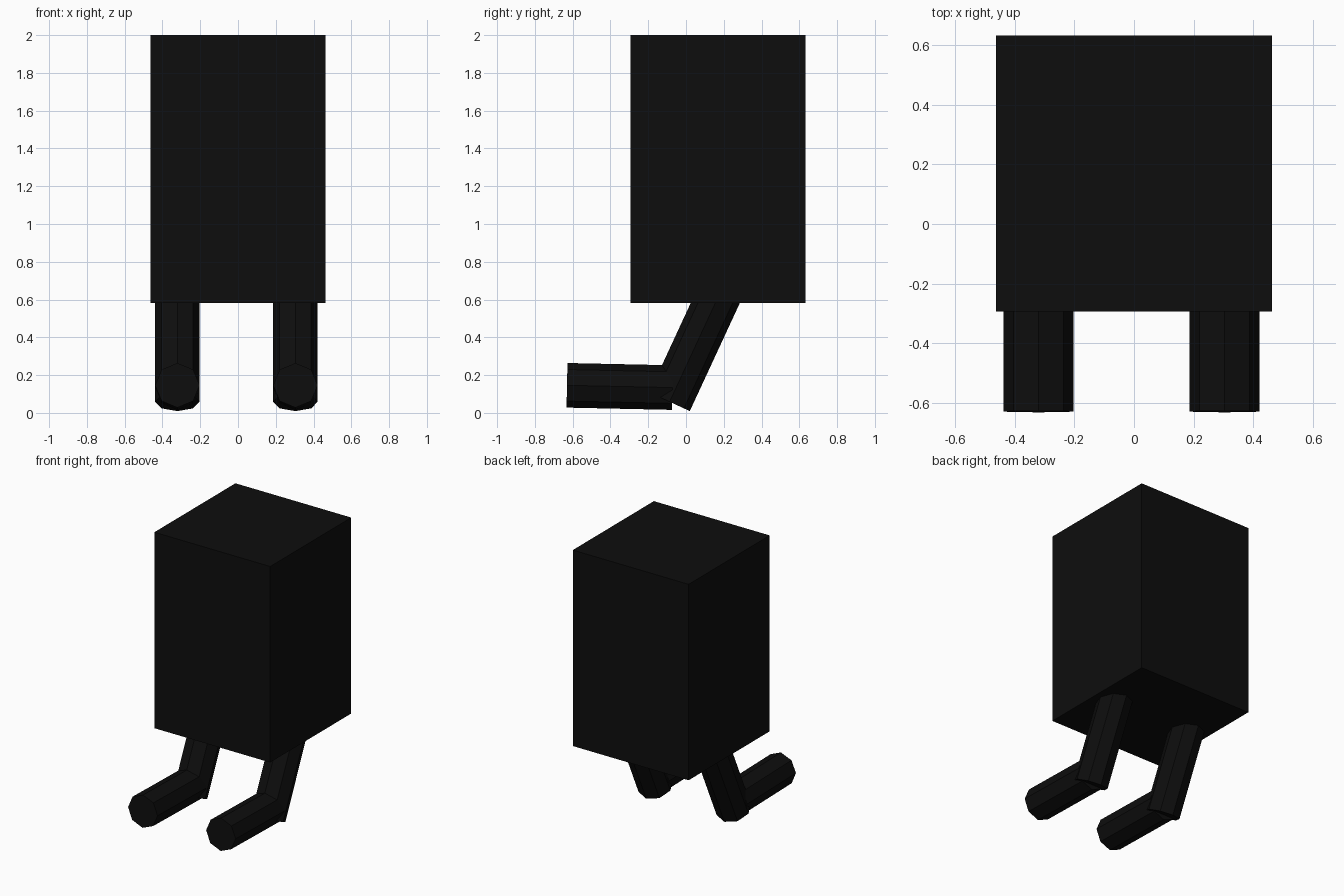
import bpy
from mathutils import Vector

cube = bpy.data.objects.get("Cube")
if cube:
    bpy.data.objects.remove(cube, do_unlink=True)

# Single near-black colour
black = bpy.data.materials.new("near_black")
black.use_nodes = True
colour = (0.0042, 0.0042, 0.0042, 1.0)
black.diffuse_color = colour
black.node_tree.nodes["Principled BSDF"].inputs["Base Color"].default_value = colour


def finish(name):
    obj = bpy.context.object
    obj.name = name
    obj.data.name = name
    obj.data.materials.append(black)
    return obj


def octagonal_rod(name, start, end, radius):
    """Eight-sided capped rod with corners pointing sideways and up."""
    start, end = Vector(start), Vector(end)
    axis = end - start
    bpy.ops.mesh.primitive_cylinder_add(
        vertices=8, radius=radius, depth=axis.length, location=(start + end) / 2)
    obj = finish(name)
    # Both ends lie in one y-z plane, so this tilts purely about x
    obj.rotation_mode = 'QUATERNION'
    obj.rotation_quaternion = Vector((0, 0, 1)).rotation_difference(axis)
    return obj


# Box body
bpy.ops.mesh.primitive_cube_add(size=1, location=(0, 0.169, 1.291))
body = finish("body")
body.scale = (0.927, 0.927, 1.418)

# Legs slope forward from the body, feet reach out to the front
RADIUS = 0.118
for side, x in (("right", -0.321), ("left", 0.304)):
    octagonal_rod(side + "_leg", (x, -0.087, 0.059), (x, 0.233, 0.75), RADIUS)
    octagonal_rod(side + "_foot", (x, -0.630, 0.146), (x, -0.072, 0.134), RADIUS)
